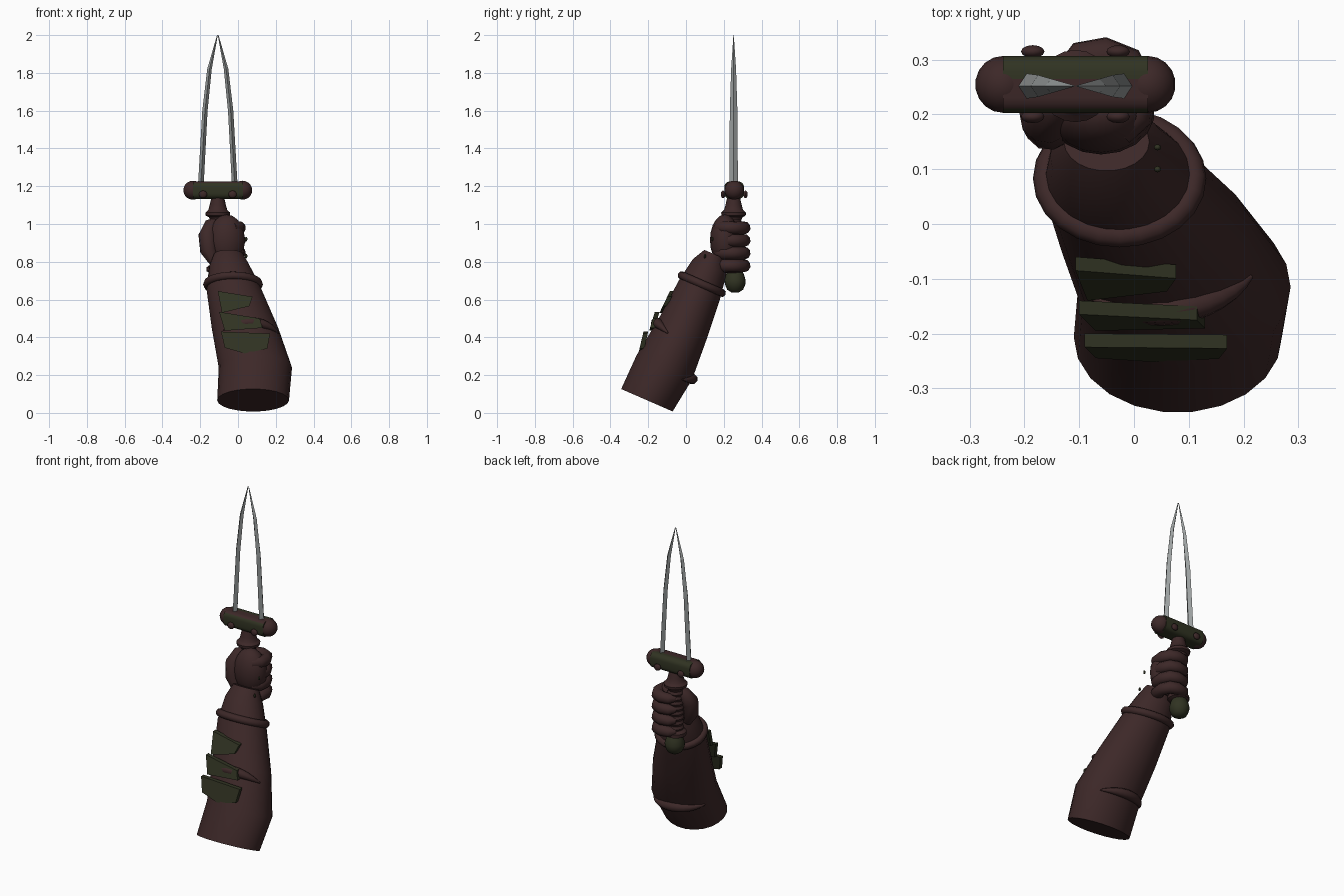
import bpy, bmesh, math
from mathutils import Vector

if "Cube" in bpy.data.objects:
    bpy.data.objects.remove(bpy.data.objects["Cube"], do_unlink=True)


def material(name, rgb):
    m = bpy.data.materials.new(name)
    m.use_nodes = True
    m.diffuse_color = (*rgb, 1)
    bsdf = m.node_tree.nodes["Principled BSDF"]
    bsdf.inputs["Base Color"].default_value = (*rgb, 1)
    bsdf.inputs["Roughness"].default_value = 0.7
    return m


BROWN = material("dark brown leather", (0.046, 0.021, 0.021))
GREEN = material("dark olive", (0.03, 0.033, 0.016))
STEEL = material("steel", (0.33, 0.35, 0.35))


def finish(name, bm, mats, smooth=40):
    bmesh.ops.recalc_face_normals(bm, faces=bm.faces)
    mesh = bpy.data.meshes.new(name)
    bm.to_mesh(mesh)
    bm.free()
    for m in mats:
        mesh.materials.append(m)
    ob = bpy.data.objects.new(name, mesh)
    bpy.context.collection.objects.link(ob)
    if smooth:
        bpy.ops.object.select_all(action="DESELECT")
        ob.select_set(True)
        bpy.context.view_layer.objects.active = ob
        bpy.ops.object.shade_smooth_by_angle(angle=math.radians(smooth))
    return ob


def loft(name, rings, mat, smooth=40, closed=False):
    """Skin a list of point rings; cap the ends or join them in a loop."""
    bm = bmesh.new()
    loops = [[bm.verts.new(p) for p in ring] for ring in rings]
    n = len(loops[0])
    pairs = list(zip(loops, loops[1:])) + ([(loops[-1], loops[0])] if closed else [])
    for a, b in pairs:
        for i in range(n):
            j = (i + 1) % n
            bm.faces.new((a[i], a[j], b[j], b[i]))
    if not closed:
        bm.faces.new(loops[0])
        bm.faces.new(loops[-1])
    return finish(name, bm, [mat], smooth)


def circle(c, u, v, n):
    c, u, v = Vector(c), Vector(u), Vector(v)
    return [c + u * math.cos(a) + v * math.sin(a)
            for a in (math.tau * i / n for i in range(n))]


def lathe(name, x, y, profile, mat, n=20):
    return loft(name, [circle((x, y, z), (r, 0, 0), (0, r, 0), n) for r, z in profile], mat)


def ellipsoid(name, c, r, mat, seg=18):
    bm = bmesh.new()
    bmesh.ops.create_uvsphere(bm, u_segments=seg, v_segments=seg // 2 + 1, radius=1)
    for v in bm.verts:
        v.co = Vector([c[k] + v.co[k] * r[k] for k in range(3)])
    return finish(name, bm, [mat])


def tube(name, pts, radii, mat, n=10, closed=False):
    """Round tube with its own radius at each point of a path."""
    pts = [Vector(p) for p in pts]
    rings, last = [], len(pts) - 1
    side = None
    for i, (p, r) in enumerate(zip(pts, radii)):
        if closed:
            t = pts[(i + 1) % len(pts)] - pts[i - 1]
        else:
            t = pts[min(i + 1, last)] - pts[max(i - 1, 0)]
        t.normalize()
        ref = side if side else Vector((0.1, 0.4, 0.9))
        side = (ref - t * ref.dot(t)).normalized()
        rings.append(circle(p, side * r, t.cross(side) * r, n))
    return loft(name, rings, mat, 50, closed)


# Sleeve: tilted oval sections (centre x, y, z, half width, half depth)
SECTIONS = [(0.08, -0.207, 0.067, 0.19, 0.15), (0.092, -0.115, 0.24, 0.194, 0.162),
            (0.037, -0.015, 0.45, 0.176, 0.139), (-0.02, 0.07, 0.65, 0.146, 0.121),
            (-0.045, 0.125, 0.775, 0.108, 0.098), (-0.05, 0.15, 0.84, 0.078, 0.058)]
DEPTH = Vector((0, 0.917, -0.4))


def sleeve_point(level, angle, push=0.0):
    i = min(int(level), len(SECTIONS) - 2)
    f = level - i
    x, y, z, rx, rv = [a + (b - a) * f for a, b in zip(SECTIONS[i], SECTIONS[i + 1])]
    return (Vector((x, y, z)) + Vector((math.cos(angle) * (rx + push), 0, 0))
            + DEPTH * math.sin(angle) * (rv + push))


loft("sleeve", [circle(s[:3], (s[3], 0, 0), DEPTH * s[4], 22) for s in SECTIONS], BROWN, 50)

# Wrist band and cloth folds that follow the sleeve
band = [sleeve_point(3.25, math.tau * i / 24) for i in range(24)]
tube("wrist_band", band, [0.022] * 24, BROWN, 8, closed=True)
for name, level, middle in (("front_fold", 1.85, -80), ("back_fold", 1.0, 100)):
    steps = [i / 12 for i in range(13)]
    arc = [sleeve_point(level + 0.12 * math.sin(s * math.pi) - 0.1,
                        math.radians(middle - 55 + 110 * s)) for s in steps]
    tube(name, arc, [0.004 + 0.024 * math.sin(s * math.pi) for s in steps], BROWN, 8)

# Ragged plates on the front of the sleeve: outline in x and z, y at top and bottom
PLATES = [([(-0.107, 0.645), (0.077, 0.615), (0.06, 0.565), (-0.085, 0.53)], -0.085, -0.14),
          ([(-0.1, 0.535), (0.115, 0.5), (0.13, 0.45), (-0.07, 0.435)], -0.165, -0.195),
          ([(-0.09, 0.43), (0.17, 0.42), (0.155, 0.34), (0.035, 0.315), (-0.07, 0.345)],
           -0.225, -0.252)]
for k, (outline, y_top, y_low) in enumerate(PLATES):
    top, low = max(p[1] for p in outline), min(p[1] for p in outline)
    front = [Vector((x, y_low + (y_top - y_low) * (z - low) / (top - low), z))
             for x, z in outline]
    back = [p + Vector((0, 0.025, 0)) for p in front]
    loft(f"sleeve_plate_{k + 1}", [front, back], GREEN, 0)

# Hand: palm, thumb and four curled fingers
ellipsoid("palm", (-0.06, 0.205, 0.915), (0.098, 0.078, 0.135), BROWN)
tube("thumb", [(-0.13, 0.17, 0.8), (-0.155, 0.18, 0.86), (-0.16, 0.195, 0.94),
               (-0.14, 0.225, 0.995), (-0.11, 0.235, 1.02)],
     [0.025, 0.046, 0.05, 0.04, 0.018], BROWN)
for k in range(4):
    z = 0.98 - 0.067 * k
    path = [(-0.03, 0.17, z), (0.0, 0.2, z), (0.008, 0.25, z), (-0.015, 0.292, z),
            (-0.055, 0.308, z), (-0.1, 0.302, z), (-0.13, 0.28, z)]
    tube(f"finger_{k + 1}", path, [0.03, 0.036, 0.034, 0.035, 0.034, 0.031, 0.016], BROWN)
for k, (y, z) in enumerate(((0.14, 0.92), (0.1, 0.83))):
    ellipsoid(f"glove_stud_{k + 1}", (0.043, y, z), (0.007, 0.006, 0.012), GREEN, 8)

# Grip with ridges, collar and pommel
X, Y = -0.107, 0.252
ridges = []
for k in range(9):
    z = 0.78 + 0.03 * k
    ridges += [(0.04, z), (0.047, z + 0.015)]
lathe("grip", X, Y, [(0.04, 0.74)] + ridges + [(0.04, 1.05)], BROWN)
lathe("collar", X, Y, [(0.045, 1.035), (0.064, 1.045), (0.066, 1.06), (0.055, 1.07),
                       (0.05, 1.075), (0.043, 1.1), (0.034, 1.14)], BROWN)
lathe("pommel_ring", X, Y, [(0.04, 0.74), (0.06, 0.75), (0.06, 0.77), (0.04, 0.785)], BROWN)
lathe("pommel", X, Y + 0.008, [(0.02, 0.638), (0.042, 0.652), (0.054, 0.68), (0.056, 0.7),
                               (0.048, 0.73), (0.036, 0.755)], GREEN)

# Crossguard: rounded bar with a brown strip on top, end knobs and rivets
bm = bmesh.new()
bmesh.ops.create_cube(bm, size=1)
for v in bm.verts:
    v.co = Vector((X + v.co.x * 0.265, Y + 0.003 + v.co.y * 0.104, 1.179 + v.co.z * 0.092))
long_edges = [e for e in bm.edges if abs(e.verts[0].co.x - e.verts[1].co.x) > 0.1]
bmesh.ops.bevel(bm, geom=long_edges, offset=0.028, segments=4, profile=0.5, affect="EDGES")
bmesh.ops.bisect_plane(bm, geom=bm.verts[:] + bm.edges[:] + bm.faces[:],
                       plane_co=(0, 0.265, 0), plane_no=(0, 1, 0))
bm.normal_update()
for f in bm.faces:
    f.material_index = int(f.normal.z > 0.8 and f.calc_center_median().y < 0.265)
finish("crossguard", bm, [GREEN, BROWN])
for side, tag in ((-1, "right"), (1, "left")):
    ellipsoid(f"{tag}_guard_knob", (X + side * 0.132, Y + 0.003, 1.179),
              (0.051, 0.052, 0.05), BROWN)
    for y, face in ((0.196, "front"), (0.315, "back")):
        ellipsoid(f"{tag}_{face}_rivet", (X + side * 0.078, y, 1.157),
                  (0.022, 0.012, 0.02), BROWN, 12)

# Twin blades: diamond sections that bend inward and meet at the tip
BLADE = [(1.2, 0.09, 0.015, 0.023), (1.6, 0.068, 0.014, 0.02),
         (1.82, 0.044, 0.012, 0.013), (2.0, 0.002, 0.002, 0.001)]
for side, tag in ((-1, "right"), (1, "left")):
    loft(f"{tag}_blade", [circle((X + side * off, Y, z), (w, 0, 0), (0, t, 0), 4)
                          for z, off, w, t in BLADE], STEEL, 0)
